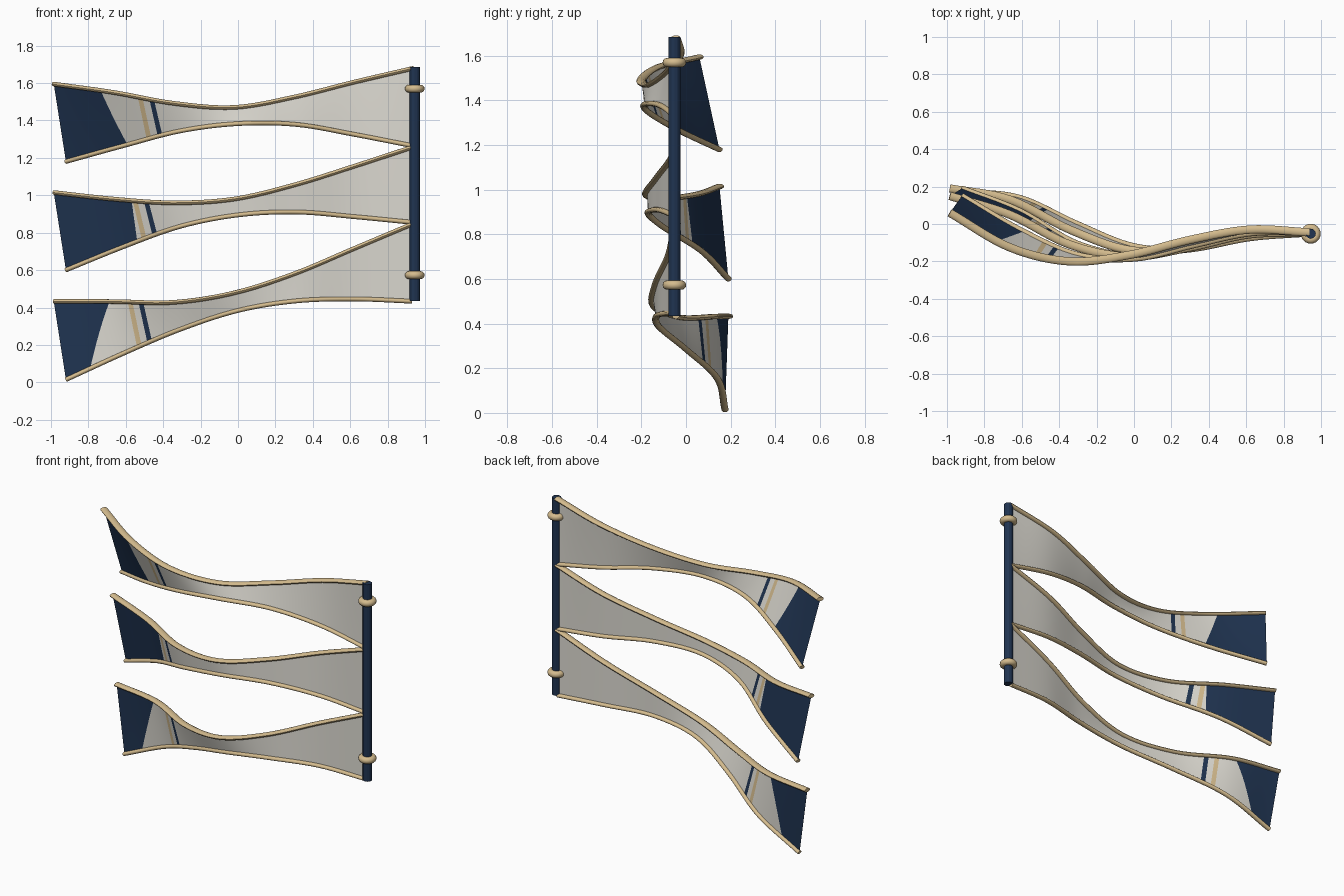
import bpy, bmesh, math
from mathutils import Vector

cube = bpy.data.objects.get("Cube")
if cube:
    bpy.data.objects.remove(cube, do_unlink=True)


def material(name, colour):
    mat = bpy.data.materials.new(name)
    mat.use_nodes = True
    mat.diffuse_color = (*colour, 1)
    mat.node_tree.nodes["Principled BSDF"].inputs["Base Color"].default_value = (*colour, 1)
    return mat


CLOTH = material("pale cloth", (0.72, 0.70, 0.64))
NAVY = material("navy", (0.014, 0.034, 0.082))
TAN = material("tan", (0.66, 0.50, 0.27))


def finish(bm, name, mats, angle):
    bmesh.ops.recalc_face_normals(bm, faces=bm.faces[:])
    mesh = bpy.data.meshes.new(name)
    bm.to_mesh(mesh)
    bm.free()
    for mat in mats:
        mesh.materials.append(mat)
    obj = bpy.data.objects.new(name, mesh)
    bpy.context.collection.objects.link(obj)
    bpy.ops.object.select_all(action='DESELECT')
    bpy.context.view_layer.objects.active = obj
    obj.select_set(True)
    bpy.ops.object.shade_smooth_by_angle(angle=math.radians(angle))
    return obj


def edge_points(x_start, x_end, depths, heights):
    """Evenly spaced stations from the free tip to the pole."""
    n = len(depths) - 1
    return [Vector((x_start + (x_end - x_start) * i / n, y, z))
            for i, (y, z) in enumerate(zip(depths, heights))]


def sample(points, u):
    """Smooth curve through the stations, u from 0 to 1."""
    p = [2 * points[0] - points[1], *points, 2 * points[-1] - points[-2]]
    s = min(max(u, 0), 1) * (len(points) - 1)
    i = min(int(s), len(points) - 2)
    t = s - i
    a, b, c, d = p[i:i + 4]
    return 0.5 * (2 * b + (c - a) * t + (2 * a - 5 * b + 4 * c - d) * t ** 2
                  + (3 * b - a - 3 * c + d) * t ** 3)


def rim(name, points, half_width, half_height, steps=48, sides=12):
    """Flattened tube swept along a banner edge."""
    bm = bmesh.new()
    rings = []
    for k in range(steps + 1):
        u = k / steps
        centre = sample(points, u)
        along = (sample(points, u + 0.01) - sample(points, u - 0.01)).normalized()
        across = along.cross(Vector((0, 0, 1))).normalized()
        up = across.cross(along)
        rings.append([bm.verts.new(centre
                                   + across * half_width * math.cos(j * math.tau / sides)
                                   + up * half_height * math.sin(j * math.tau / sides))
                      for j in range(sides)])
    for r, q in zip(rings, rings[1:]):
        for j in range(sides):
            m = (j + 1) % sides
            bm.faces.new((r[j], r[m], q[m], q[j]))
    bm.faces.new(rings[0])
    bm.faces.new(rings[-1])
    finish(bm, name, [TAN], 50)


def sheet(name, top, bottom, tip, tan_u, navy_u, rows=8):
    """Ruled cloth with a navy tip and two stripes as separate face bands."""
    half = 0.0065
    cuts = [(0, 0), tip] + [(u + d, u + d) for u in (tan_u, navy_u) for d in (-half, half)] + [(1, 1)]
    bands = [(1, 10), (0, 4), (2, 1), (0, 1), (1, 1), (0, 36)]
    bm = bmesh.new()

    def column(ut, ub):
        col = []
        for r in range(rows + 1):
            v = r / rows
            u = ut + (ub - ut) * v
            col.append(bm.verts.new(sample(top, u).lerp(sample(bottom, u), v)))
        return col

    last = column(*cuts[0])
    for (start, end), (index, count) in zip(zip(cuts, cuts[1:]), bands):
        for k in range(1, count + 1):
            new = column(*(a + (b - a) * k / count for a, b in zip(start, end)))
            for r in range(rows):
                face = bm.faces.new((last[r], last[r + 1], new[r + 1], new[r]))
                face.material_index = index
            last = new
    finish(bm, name, [CLOTH, NAVY, TAN], 60)


# Banners: top edge, bottom edge, navy tip limit (top, bottom), stripe positions
banners = {
    "upper": (((.06, -.125, -.2, -.165, -.085, -.03, -.045),
               (1.595, 1.55, 1.492, 1.47, 1.525, 1.605, 1.68)),
              ((.15, -.03, -.165, -.185, -.115, -.05, -.045),
               (1.18, 1.265, 1.345, 1.383, 1.378, 1.325, 1.265)),
              (.13, .178), .24, .272),
    "middle": (((.15, .05, -.11, -.175, -.125, -.055, -.045),
                (1.015, .98, .96, .98, 1.055, 1.155, 1.26)),
               ((.19, .07, -.105, -.17, -.125, -.06, -.045),
                (.6, .725, .835, .895, .91, .885, .855)),
               (.216, .206), .226, .257),
    "lower": (((.19, .13, -.03, -.14, -.13, -.07, -.045),
               (.433, .432, .428, .478, .58, .715, .85)),
              ((.175, .14, 0, -.12, -.13, -.07, -.045),
               (.014, .155, .285, .385, .435, .445, .433)),
              (.155, .07), .212, .242),
}
for label, (top_data, bottom_data, tip, tan_u, navy_u) in banners.items():
    top = edge_points(-.985, .94, *top_data)
    bottom = edge_points(-.92, .93, *bottom_data)
    sheet(label + "_banner_cloth", top, bottom, tip, tan_u, navy_u)
    rim(label + "_banner_top_rim", top, .022, .012)
    rim(label + "_banner_bottom_rim", bottom, .016, .012)

# Pole
POLE = Vector((.945, -.052, 0))
bm = bmesh.new()
bmesh.ops.create_cone(bm, cap_ends=True, segments=12, radius1=.027, radius2=.027, depth=1.25)
bmesh.ops.translate(bm, verts=bm.verts[:], vec=POLE + Vector((0, 0, 1.06)))
finish(bm, "pole", [NAVY], 20)

# Rings around the pole
for name, height in (("upper_ring", 1.57), ("lower_ring", .573)):
    bpy.ops.mesh.primitive_torus_add(location=POLE + Vector((0, 0, height)), major_radius=.032,
                                     minor_radius=.021, major_segments=24, minor_segments=12)
    ring = bpy.context.object
    ring.name = name
    ring.data.materials.append(TAN)
    bpy.ops.object.shade_smooth_by_angle(angle=math.radians(50))
